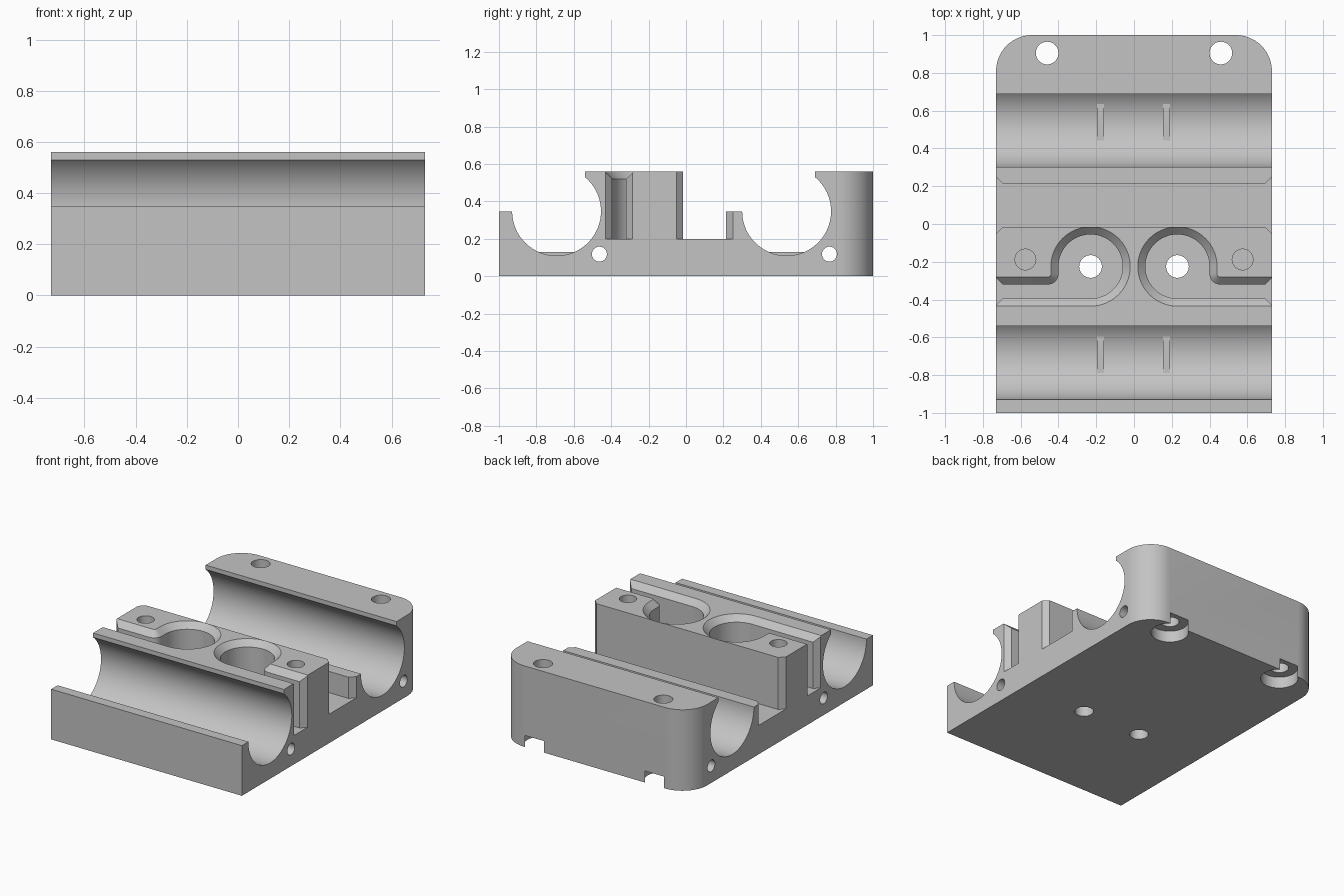
import bpy, bmesh
from math import sin, cos, pi, radians, asin

old = bpy.data.objects.get("Cube")
if old:
    bpy.data.objects.remove(old, do_unlink=True)

grey = bpy.data.materials.new("matte_grey")
grey.use_nodes = True
grey.diffuse_color = (0.55, 0.55, 0.55, 1)
grey.node_tree.nodes["Principled BSDF"].inputs["Base Color"].default_value = (0.55, 0.55, 0.55, 1)

HALF, TOP, FLOOR, LIP = 0.73, 0.56, 0.2, 0.347
TROUGH_R, TROUGHS = 0.2375, (0.538, -0.692)


def arc(cx, cy, r, a, b, n):
    """Points on an arc from angle a to b, in degrees."""
    angles = [radians(a + (b - a) * i / n) for i in range(n + 1)]
    return [(cx + r * cos(t), cy + r * sin(t)) for t in angles]


def loft(name, layers, axis="z"):
    """Closed solid through (height, outline) layers along one axis."""
    bm = bmesh.new()
    rings = []
    for h, pts in layers:
        rings.append([bm.verts.new((h, u, v) if axis == "x" else (u, v, h)) for u, v in pts])
    for lo, hi in zip(rings, rings[1:]):
        for i in range(len(lo)):
            j = (i + 1) % len(lo)
            bm.faces.new((lo[i], lo[j], hi[j], hi[i]))
    bm.faces.new(rings[0])
    bm.faces.new(rings[-1])
    bmesh.ops.recalc_face_normals(bm, faces=bm.faces)
    mesh = bpy.data.meshes.new(name)
    bm.to_mesh(mesh)
    bm.free()
    mesh.materials.append(grey)
    obj = bpy.data.objects.new(name, mesh)
    bpy.context.collection.objects.link(obj)
    return obj


def prism(name, pts, a, b, axis="z"):
    return loft(name, [(a, pts), (b, pts)], axis)


def cylinder(name, u, v, r, a, b, axis="z"):
    return prism(name, arc(u, v, r, 0, 360, 48)[:-1], a, b, axis)


def select_only(obj):
    bpy.ops.object.select_all(action="DESELECT")
    obj.select_set(True)
    bpy.context.view_layer.objects.active = obj


def combine(body, tool, operation="DIFFERENCE"):
    tool.hide_render = True
    mod = body.modifiers.new(tool.name, "BOOLEAN")
    mod.operation, mod.solver, mod.object = operation, "EXACT", tool
    select_only(body)
    bpy.ops.object.modifier_apply(modifier=mod.name)
    bpy.data.objects.remove(tool, do_unlink=True)


# Side profile with the two round troughs, trimmed later to the plan outline
start = math_start = asin((0.53 - LIP) / TROUGH_R) * 180 / pi
profile = [(-1.1, 0), (1.1, 0), (1.1, TOP)]
for c, end in zip(TROUGHS, (0.1, -1.1)):
    curve = arc(c, LIP, TROUGH_R, start, -180, 56)
    profile += [(curve[0][0], TOP)] + curve + [(end, LIP)]
    if end > 0:
        profile.append((end, TOP))
body = prism("carriage_body", profile, -0.8, 0.8, "x")

# Plan outline with rounded back corners
R = 0.19
plan = [(-HALF, -1), (HALF, -1)]
plan += arc(HALF - R, 1 - R, R, 0, 90, 16) + arc(R - HALF, 1 - R, R, 90, 180, 16)
combine(body, prism("plan_outline", plan, -0.1, 1), "INTERSECT")

# Flat cross channel with flared mouths
X = HALF - 0.035
channel = [(-0.75, -0.07), (-X, -0.015), (X, -0.015), (0.75, -0.07),
           (0.75, 0.27), (X, 0.215), (-X, 0.215), (-0.75, 0.27)]
combine(body, prism("cross_channel", channel, FLOOR, 0.8))


def pocket_outline(side, d):
    """Round pocket joined to a channel running out to the side, grown by d."""
    pts = [(0.8, -0.395 - d)] + arc(0.23, -0.225, 0.17 + d, -90, -360, 48)
    pts += arc(0.455, -0.265, 0.055 - d, 180, 270, 8) + [(0.8, -0.32 + d)]
    return [(side * x, y) for x, y in pts]


# Mirrored pockets, mouths and holes
for s in (-1, 1):
    layers = [(FLOOR, 0), (TOP - 0.04, 0), (TOP + 0.003, 0.043)]
    combine(body, loft("belt_pocket", [(z, pocket_outline(s, d)) for z, d in layers]))
    mouth = [(X, -0.32), (0.75, -0.265), (0.75, -0.45), (X, -0.395)]
    combine(body, prism("belt_mouth", [(s * x, y) for x, y in mouth], FLOOR, 0.8))
    combine(body, cylinder("pocket_hole", s * 0.23, -0.225, 0.06, -0.1, 0.4))
    combine(body, cylinder("blind_hole", s * 0.575, -0.188, 0.055, FLOOR, 0.8))
    combine(body, cylinder("mount_hole", s * 0.46, 0.905, 0.06, -0.1, 0.8))
    combine(body, cylinder("counterbore", s * 0.46, 0.905, 0.12, -0.1, 0.08))

# Long holes running from side to side
for y in (-0.463, 0.767):
    combine(body, cylinder("side_hole", y, 0.118, 0.04, -1, 1, "x"))

select_only(body)
bpy.ops.object.shade_smooth_by_angle(angle=radians(30))

# Low flat ribs on the trough floors
for c in TROUGHS:
    for x in (-0.177, 0.172):
        prism("trough_rib", [(c - 0.1, 0.08), (c + 0.1, 0.08), (c + 0.1, 0.13), (c - 0.1, 0.13)],
              x - 0.019, x + 0.019, "x")
